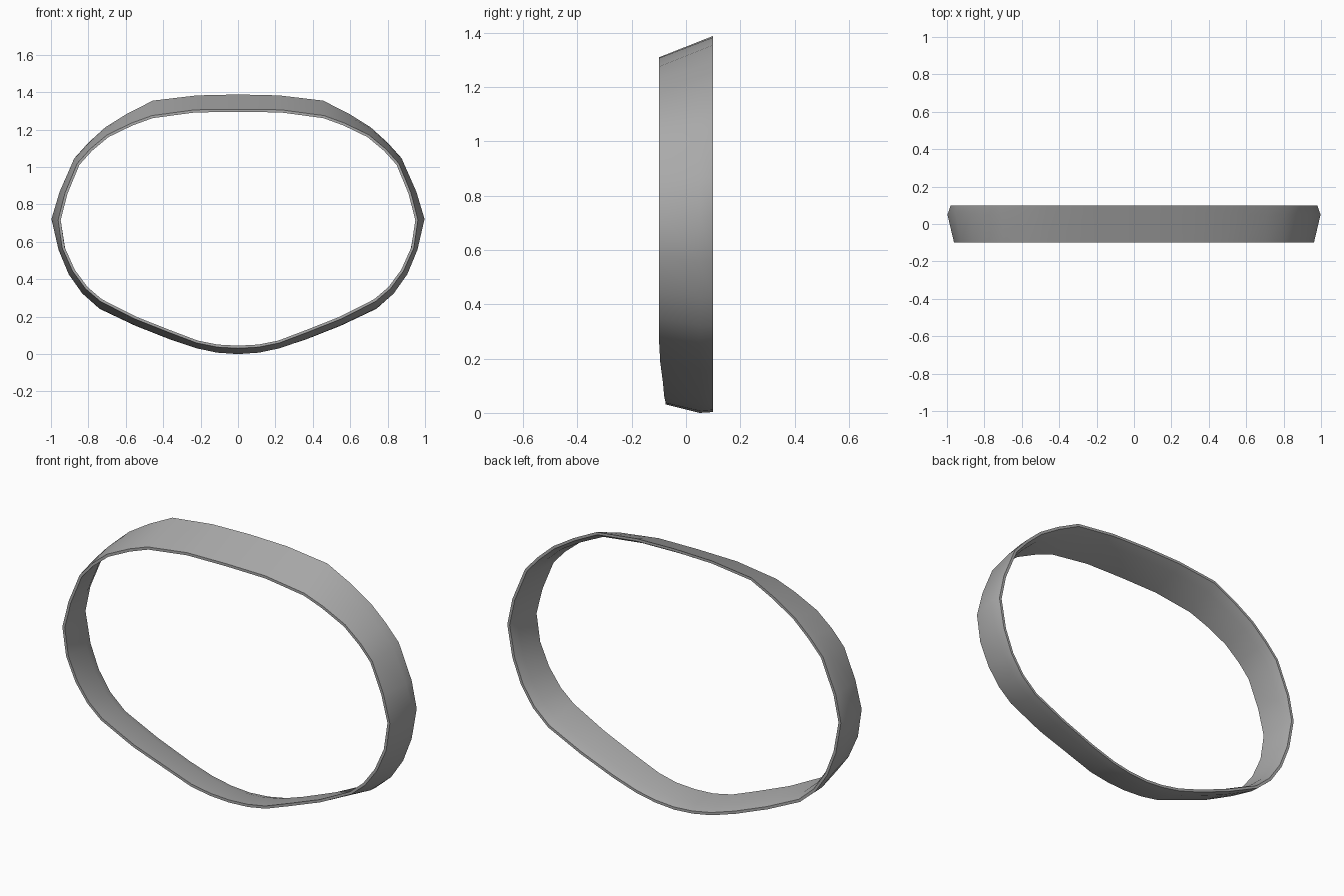
import bpy, bmesh
from mathutils import Vector

if "Cube" in bpy.data.objects:
    bpy.data.objects.remove(bpy.data.objects["Cube"])

WALL = 0.024   # thickness in the middle of the band
RIM = 0.014    # thickness at the rims

# Right half, top to bottom: back x, back z, front x, front z, front y, outward bulge
HALF = [
    (0.00, 1.391, 0.00, 1.312, -0.10, 0.000),
    (0.22, 1.386, 0.23, 1.309, -0.10, 0.000),
    (0.455, 1.358, 0.46, 1.278, -0.10, 0.000),
    (0.59, 1.290, 0.57, 1.238, -0.10, 0.002),
    (0.71, 1.215, 0.70, 1.175, -0.10, 0.004),
    (0.80, 1.133, 0.79, 1.100, -0.10, 0.005),
    (0.875, 1.050, 0.86, 1.022, -0.10, 0.006),
    (0.95, 0.870, 0.925, 0.865, -0.10, 0.010),
    (0.98, 0.727, 0.962, 0.720, -0.10, 0.022),
    (0.95, 0.560, 0.940, 0.570, -0.10, 0.012),
    (0.90, 0.430, 0.885, 0.447, -0.10, 0.010),
    (0.83, 0.325, 0.815, 0.352, -0.10, 0.008),
    (0.74, 0.245, 0.735, 0.284, -0.10, 0.006),
    (0.55, 0.155, 0.55, 0.190, -0.095, 0.006),
    (0.36, 0.080, 0.36, 0.115, -0.085, 0.007),
    (0.22, 0.035, 0.22, 0.062, -0.08, 0.008),
    (0.11, 0.014, 0.11, 0.040, -0.075, 0.010),
    (0.00, 0.006, 0.00, 0.034, -0.075, 0.010),
]
mirrored = [(-a, b, -c, d, e, f) for a, b, c, d, e, f in HALF[-2:0:-1]]
stations = HALF + mirrored
n = len(stations)


def outward(points, i):
    """Outward direction of a closed clockwise x-z loop at point i."""
    t = (points[(i + 1) % n] - points[i - 1]).normalized()
    return Vector((-t.y, t.x))


back = [Vector((s[0], s[1])) for s in stations]
front = [Vector((s[2], s[3])) for s in stations]

# Band: six-point cross-section swept around the oval
bm = bmesh.new()
rings = []
for i, s in enumerate(stations):
    nb, nf = outward(back, i), outward(front, i)
    mid = front[i].lerp(back[i], 0.75)
    section = [
        (front[i], s[4]),
        (mid + nb * s[5], 0.05),
        (back[i], 0.10),
        (back[i] - nb * RIM, 0.10),
        (mid - nb * WALL, 0.05),
        (front[i] - nf * RIM, s[4]),
    ]
    rings.append([bm.verts.new((p.x, y, p.y)) for p, y in section])
for i in range(n):
    a, b = rings[i], rings[(i + 1) % n]
    for k in range(6):
        m = (k + 1) % 6
        bm.faces.new((a[k], a[m], b[m], b[k]))
bmesh.ops.recalc_face_normals(bm, faces=bm.faces)
bmesh.ops.translate(bm, verts=bm.verts, vec=(0, 0, -min(v.co.z for v in bm.verts)))
mesh = bpy.data.meshes.new("oval_band")
bm.to_mesh(mesh)
bm.free()

# Dark grey finish
grey = bpy.data.materials.new("dark_grey")
grey.diffuse_color = (0.4, 0.4, 0.4, 1)
grey.use_nodes = True
grey.node_tree.nodes["Principled BSDF"].inputs["Base Color"].default_value = grey.diffuse_color
mesh.materials.append(grey)

band = bpy.data.objects.new("oval_band", mesh)
bpy.context.collection.objects.link(band)
bpy.context.view_layer.objects.active = band
band.select_set(True)
bpy.ops.object.shade_smooth_by_angle(angle=0.7)
